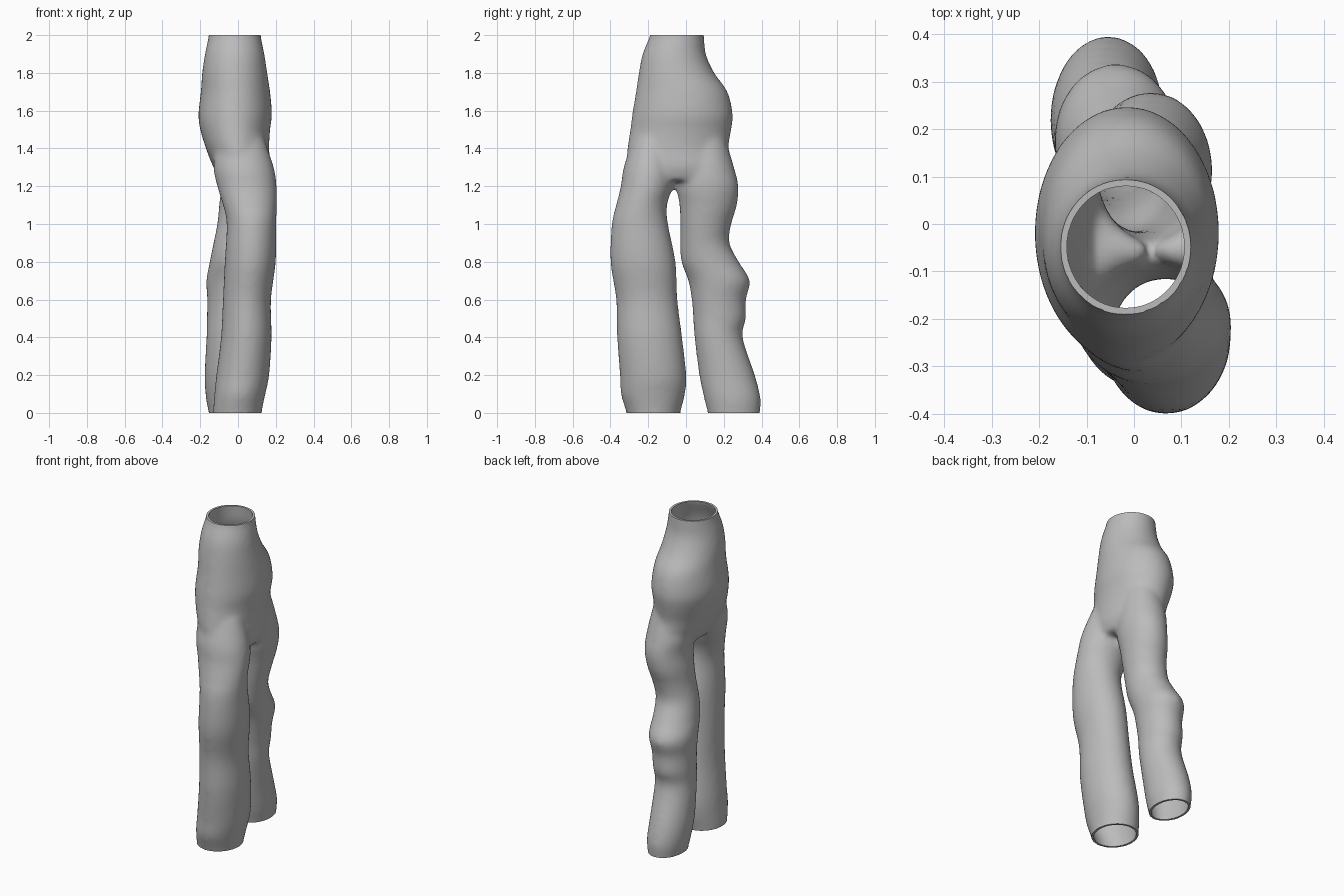
import bpy
import bmesh
import math
from mathutils import Vector

default_cube = bpy.data.objects.get("Cube")
if default_cube:
    bpy.data.objects.remove(default_cube, do_unlink=True)

SIDES = 40
STEPS = 5
WALL = 0.013
HEIGHT = 2.0

# Cross-section extents in hundredths: height, left, right, front, back
TRUNK = [
    (208, -15, 11, -17, 8), (200, -15.5, 12, -19, 9.5), (190, -17.5, 14, -23, 10.5),
    (180, -19, 15.5, -25, 15), (170, -19.7, 17, -26.5, 22), (158, -21, 18, -28.5, 24.8),
    (150, -20, 17, -29.5, 24), (140, -17, 16.5, -31, 22.5), (130, -13, 17, -31, 24),
    (123, -9, 15, -27, 20),
]
FRONT_LEG = [
    (145, -12, 14, -28, -8), (130, -13, 19, -33, -6), (120, -11, 20.5, -34.5, -7),
    (110, -8, 20.5, -37, -10), (100, -6, 20.3, -39.3, -9.5), (80, -7, 20, -40, -5.5),
    (60, -8, 17.5, -37, -4.5), (40, -9, 17.8, -36.5, -2), (20, -11.5, 16.5, -35, 0.2),
    (10, -12.5, 14.5, -34.5, -0.5), (0, -13.2, 12.5, -31.5, -3), (-8, -13, 12, -30, -4),
]
BACK_LEG = [
    (145, -7, 13, 0, 21), (130, -10, 16, -4, 25.5), (120, -9, 16.5, -5, 27.8),
    (110, -10, 15, -3.5, 27), (100, -11, 13, -3, 24), (90, -13, 11, -3, 23),
    (80, -15, 10, -2.5, 28), (70, -16.8, 9.5, 1.2, 33.8), (60, -16.3, 8, 3, 31.8),
    (50, -16.5, 7, 3.8, 31.8), (40, -16.7, 6.5, 4.5, 30), (20, -17.7, 6, 7, 36.5),
    (8, -17, 6, 9.5, 39.5), (0, -15.5, 5, 11.5, 39.2), (-8, -14, 4, 13, 39),
]


def smooth_rows(rows):
    """Pass a smooth curve through the measured cross-sections."""
    pts = [rows[0]] + rows + [rows[-1]]
    result = []
    for a, b, c, d in zip(pts, pts[1:], pts[2:], pts[3:]):
        for step in range(STEPS):
            t = step / STEPS
            result.append([
                q + t * ((r - p) + t * ((2 * p - 5 * q + 4 * r - s)
                                        + t * (3 * (q - r) + s - p))) / 2
                for p, q, r, s in zip(a, b, c, d)])
    result.append(rows[-1])
    return result


def add_tube(bm, rows):
    """Loft a closed tube of oval rings."""
    rings = []
    for row in smooth_rows(rows):
        z, left, right, front, back = (value / 100 for value in row)
        ring = []
        for i in range(SIDES):
            angle = math.tau * i / SIDES
            ring.append(bm.verts.new((
                (left + right) / 2 + (right - left) / 2 * math.cos(angle),
                (front + back) / 2 + (back - front) / 2 * math.sin(angle), z)))
        rings.append(ring)
    for upper, lower in zip(rings, rings[1:]):
        for i in range(SIDES):
            j = (i + 1) % SIDES
            bm.faces.new((upper[i], lower[i], lower[j], upper[j]))
    bm.faces.new(rings[0])
    bm.faces.new(list(reversed(rings[-1])))


def apply_modifier(obj, kind, **settings):
    modifier = obj.modifiers.new(kind.title(), kind)
    for key, value in settings.items():
        setattr(modifier, key, value)
    bpy.ops.object.modifier_apply(modifier=modifier.name)


# Trunk and two legs as overlapping solids
mesh = bpy.data.meshes.new("branching_tube")
bm = bmesh.new()
for section in (TRUNK, FRONT_LEG, BACK_LEG):
    add_tube(bm, section)
bmesh.ops.recalc_face_normals(bm, faces=bm.faces)
bm.to_mesh(mesh)
bm.free()

tube = bpy.data.objects.new("branching_tube", mesh)
bpy.context.collection.objects.link(tube)
bpy.ops.object.select_all(action="DESELECT")
bpy.context.view_layer.objects.active = tube
tube.select_set(True)

# Fuse the branches into one soft skin
apply_modifier(tube, "REMESH", mode="VOXEL", voxel_size=0.014)
apply_modifier(tube, "SMOOTH", factor=0.5, iterations=12)

# Cut the three ends open
bm = bmesh.new()
bm.from_mesh(tube.data)
for height, direction in ((0, -1), (HEIGHT, 1)):
    bmesh.ops.bisect_plane(
        bm, geom=bm.verts[:] + bm.edges[:] + bm.faces[:], dist=1e-5,
        plane_co=Vector((0, 0, height)), plane_no=Vector((0, 0, direction)),
        clear_outer=True)
bm.to_mesh(tube.data)
bm.free()

# Thin wall with flat rims
apply_modifier(tube, "SOLIDIFY", thickness=WALL, offset=-1)
for vert in tube.data.vertices:
    for rim in (0, HEIGHT):
        if abs(vert.co.z - rim) < WALL / 2:
            vert.co.z = rim

# Plain grey material
grey = bpy.data.materials.new("plain_grey")
grey.use_nodes = True
colour = (0.5, 0.5, 0.5, 1)
grey.diffuse_color = colour
grey.node_tree.nodes["Principled BSDF"].inputs["Base Color"].default_value = colour
tube.data.materials.clear()
tube.data.materials.append(grey)
bpy.ops.object.shade_smooth_by_angle(angle=math.radians(50))
